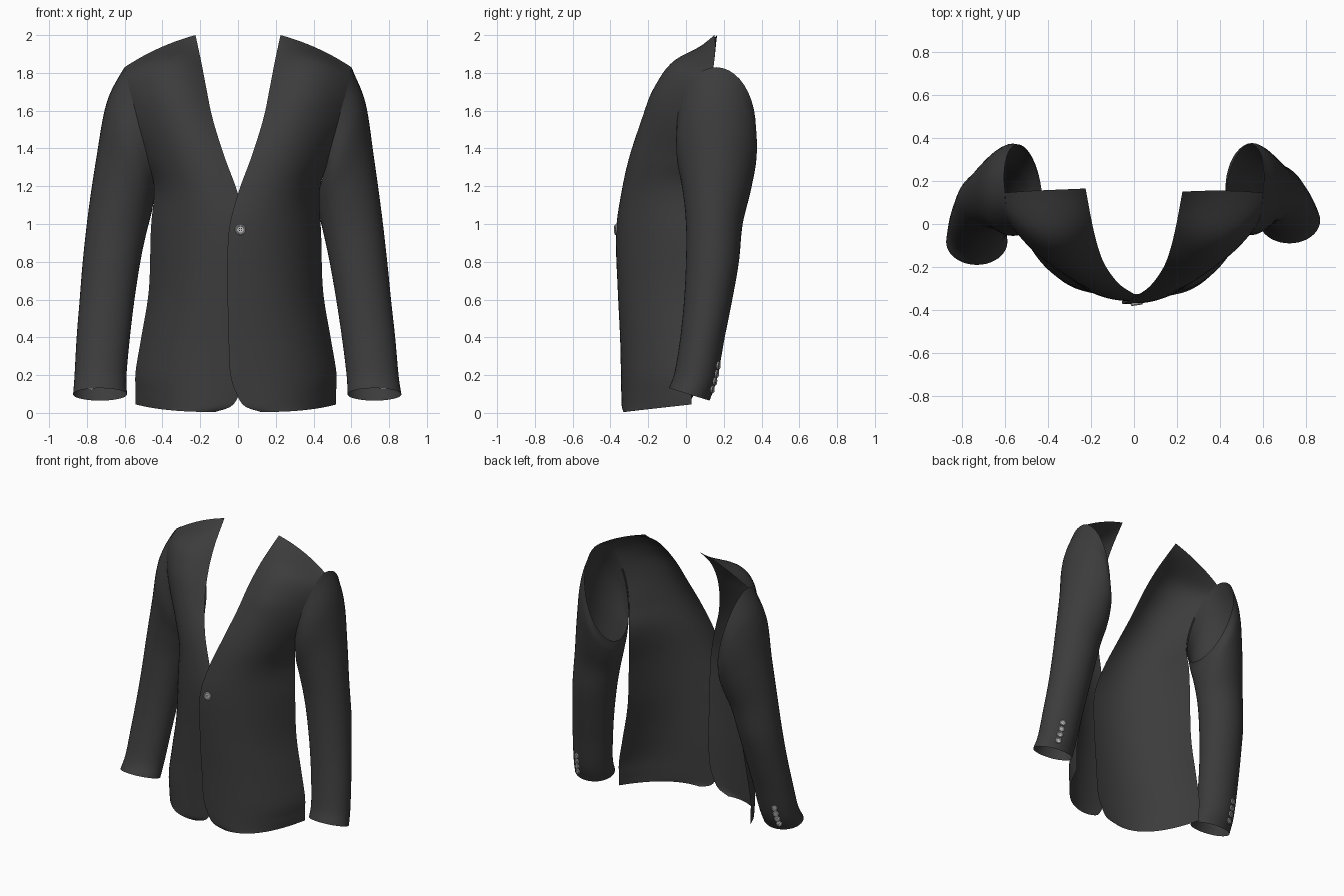
import bpy, bmesh, math
from mathutils import Vector

if "Cube" in bpy.data.objects:
    bpy.data.objects.remove(bpy.data.objects["Cube"])


def material(name, rgb):
    m = bpy.data.materials.new(name)
    m.diffuse_color = (*rgb, 1)
    m.use_nodes = True
    m.node_tree.nodes["Principled BSDF"].inputs["Base Color"].default_value = m.diffuse_color
    return m


CLOTH = material("charcoal_cloth", (0.045, 0.045, 0.046))
BUTTON = material("grey_button", (0.55, 0.55, 0.55))
HOLE = material("dark_hole", (0.03, 0.03, 0.03))


def spline(rows, r):
    """Catmull-Rom interpolation of a list of equal-length tuples."""
    n = len(rows) - 1
    i = min(int(r), n - 1)
    f = r - i
    b, c = rows[i], rows[i + 1]
    a = rows[i - 1] if i else [2 * p - q for p, q in zip(b, c)]
    d = rows[i + 2] if i + 2 <= n else [2 * q - p for p, q in zip(b, c)]
    return [0.5 * (2 * q + (s - p) * f + (2 * p - 5 * q + 4 * s - t) * f * f
                   + (3 * q - p - 3 * s + t) * f ** 3) for p, q, s, t in zip(a, b, c, d)]


def sheet(name, func, nv, nu, wrap, flip):
    """Smooth surface from func(row, column)."""
    cols = nu if wrap else nu + 1
    verts = [func(v / nv, u / nu) for v in range(nv + 1) for u in range(cols)]
    faces = []
    for v in range(nv):
        for u in range(nu):
            w = (u + 1) % cols
            f = (v * cols + u, (v + 1) * cols + u, (v + 1) * cols + w, v * cols + w)
            faces.append(f[::-1] if flip else f)
    me = bpy.data.meshes.new(name)
    me.from_pydata(verts, [], faces)
    me.materials.append(CLOTH)
    for p in me.polygons:
        p.use_smooth = True
    ob = bpy.data.objects.new(name, me)
    bpy.context.collection.objects.link(ob)
    return ob


# Front panel rows, shoulder to hem: centre edge, middle, side edge
PANEL = [
    (.225, .15, 2.0, .42, .155, 1.93, .60, .145, 1.83),
    (.195, -.01, 1.86, .40, -.055, 1.86, .588, .04, 1.77),
    (.168, -.12, 1.72, .37, -.165, 1.71, .562, -.02, 1.66),
    (.135, -.205, 1.56, .34, -.215, 1.55, .522, -.045, 1.5),
    (.073, -.29, 1.36, .30, -.252, 1.35, .475, -.018, 1.33),
    (.0, -.34, 1.16, .27, -.265, 1.16, .438, .04, 1.18),
    (-.05, -.37, .95, .26, -.278, .95, .45, .03, .95),
    (-.055, -.36, .65, .27, -.275, .65, .46, .03, .65),
    (-.05, -.347, .4, .30, -.268, .4, .50, .03, .4),
    (-.04, -.342, .2, .325, -.265, .2, .53, .03, .22),
    (.0, -.34, .085, .33, -.263, .09, .53, .03, .12),
    (.04, -.338, .033, .335, -.26, .04, .53, .03, .08),
    (.12, -.33, .005, .35, -.25, .014, .53, .03, .045),
]


def panel_point(s):
    def func(v, u):
        p = spline(PANEL, v * (len(PANEL) - 1))
        k = ((1 - u) * (1 - 2 * u), 4 * u * (1 - u), u * (2 * u - 1))
        x, y, z = (sum(k[j] * p[3 * j + i] for j in range(3)) for i in range(3))
        x += (-.01 if s > 0 else .012) * u * min(1, max(0, (1.3 - z) * 4))
        y += 0 if s > 0 else .015 * (1 - u) ** 3   # under-lap
        return s * x, y, max(z, 0)
    return func


# Sleeve rings: height, slope of ring, inner x, outer x, front y, back y
SLEEVE = [
    (1.505, .325, .43, .60, -.05, .37),
    (1.38, .26, .425, .675, -.05, .375),
    (1.2, .15, .43, .72, -.02, .345),
    (1.0, .06, .455, .76, .0, .30),
    (.8, .0, .485, .79, .0, .28),
    (.6, .0, .52, .81, -.01, .245),
    (.4, .0, .55, .832, -.03, .205),
    (.2, .0, .575, .85, -.06, .165),
    (.098, .0, .58, .865, -.09, .125),
]


def sleeve_point(s):
    def func(v, u):
        r, t = v * 8, u * math.tau
        zc, a, xi, xo, yf, yb = spline(SLEEVE, r)
        c, n = math.cos(t), math.sin(t)
        x = (xi + xo) / 2 + (xo - xi) / 2 * c
        y = (yf + yb) / 2 + (yb - yf) / 2 * n
        z = zc + a * c - .033 * n * max(0, r - 6) / 2
        if r < 1:
            x += .025 * max(0, n) * (1 - r)
        if s < 0:                                # this arm hangs further forward
            x += .03 * math.sin(math.pi * v ** .7) + .008 * v
            y -= .1 * v ** 1.5
        return s * x, y, z
    return func


def button(name, pos, normal, r):
    """Turned disc with raised rim and four holes."""
    bm = bmesh.new()
    prof = [(1, 0), (1, .3), (.88, .45), (.74, .42), (.66, .28)]
    rings = [[bm.verts.new((r * q * math.cos(i * math.tau / 20), r * q * math.sin(i * math.tau / 20), r * h))
              for i in range(20)] for q, h in prof]
    for a, b in zip(rings, rings[1:]):
        for i in range(20):
            j = (i + 1) % 20
            bm.faces.new((a[i], a[j], b[j], b[i]))
    bm.faces.new(rings[-1])
    bm.faces.new(rings[0][::-1])
    for k in range(4):
        t = math.pi / 4 + k * math.pi / 2
        vs = [bm.verts.new((r * (.28 * math.cos(t) + .11 * math.cos(i * math.tau / 8)),
                            r * (.28 * math.sin(t) + .11 * math.sin(i * math.tau / 8)), r * .31))
              for i in range(8)]
        bm.faces.new(vs).material_index = 1
    me = bpy.data.meshes.new(name)
    bm.to_mesh(me)
    bm.free()
    me.materials.append(BUTTON)
    me.materials.append(HOLE)
    ob = bpy.data.objects.new(name, me)
    ob.location = pos
    ob.rotation_euler = Vector(normal).to_track_quat('Z', 'Y').to_euler()
    bpy.context.collection.objects.link(ob)


# Both halves of the jacket
for s, side in ((1, "left"), (-1, "right")):
    sheet(side + "_front_panel", panel_point(s), 72, 24, False, s < 0)
    arm = sleeve_point(s)
    sheet(side + "_sleeve", arm, 56, 40, True, s < 0)
    # Cuff buttons at the back of the sleeve
    t = math.radians(66)
    for i, r in enumerate((6.66, 6.88, 7.12, 7.46)):
        button(f"{side}_cuff_button_{i + 1}", arm(r / 8, t / math.tau),
               (s * math.cos(t) / .14, math.sin(t) / .11, -.8), .021)

# Front closing button
button("front_button", (.012, -.365, .97), (.15, -1, 0), .028)
